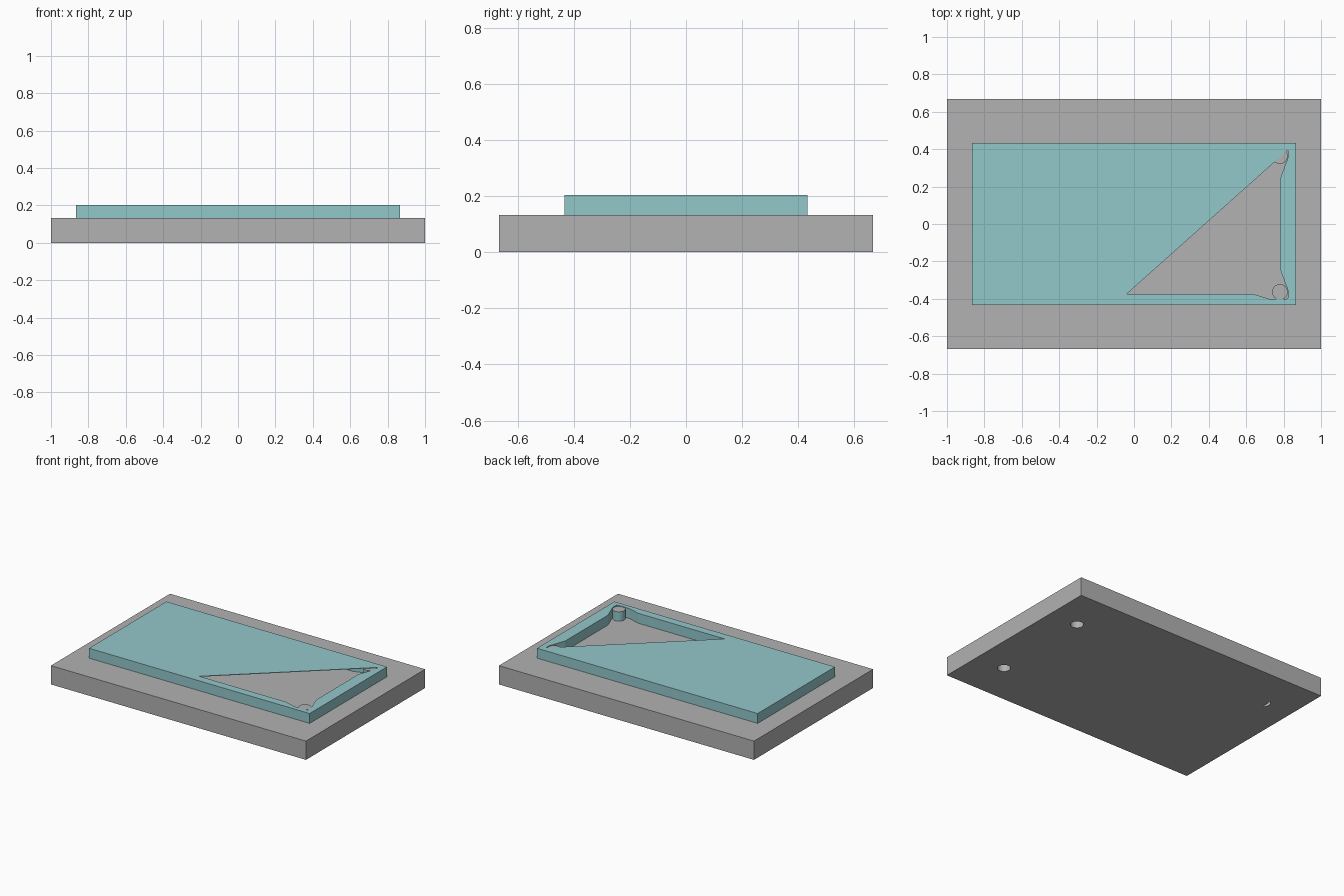
import bpy
import bmesh
import math

if "Cube" in bpy.data.objects:
    bpy.data.objects.remove(bpy.data.objects["Cube"])

BASE_TOP, LID_TOP, SKIN = 0.133, 0.203, 0.004
POST_X, POST_Y, POST_R = 0.78, 0.363, 0.042


def material(name, rgb):
    mat = bpy.data.materials.new(name)
    mat.use_nodes = True
    mat.diffuse_color = (*rgb, 1)
    mat.node_tree.nodes["Principled BSDF"].inputs["Base Color"].default_value = (*rgb, 1)
    return mat


GREY = material("warm_grey", (0.445, 0.445, 0.445))
TEAL = material("pale_teal", (0.296, 0.578, 0.597))


def prism(name, outline, z0, z1, *mats):
    """Extrude a flat outline from z0 up to z1."""
    bm = bmesh.new()
    face = bm.faces.new([bm.verts.new((x, y, z0)) for x, y in outline])
    top = bmesh.ops.extrude_face_region(bm, geom=[face])["geom"]
    verts = [v for v in top if isinstance(v, bmesh.types.BMVert)]
    bmesh.ops.translate(bm, vec=(0, 0, z1 - z0), verts=verts)
    bmesh.ops.recalc_face_normals(bm, faces=bm.faces)
    mesh = bpy.data.meshes.new(name)
    bm.to_mesh(mesh)
    bm.free()
    for mat in mats:
        mesh.materials.append(mat)
    obj = bpy.data.objects.new(name, mesh)
    bpy.context.collection.objects.link(obj)
    return obj


def rectangle(hx, hy):
    return [(-hx, -hy), (hx, -hy), (hx, hy), (-hx, hy)]


def circle(cx, cy, r, start=0, end=math.tau, n=24):
    return [(cx + r * math.cos(start + (end - start) * i / n),
             cy + r * math.sin(start + (end - start) * i / n)) for i in range(n)]


def cut(target, cutter):
    cutter.hide_render = True
    mod = target.modifiers.new("cut", "BOOLEAN")
    mod.operation = "DIFFERENCE"
    mod.solver = "EXACT"
    mod.object = cutter
    bpy.context.view_layer.objects.active = target
    bpy.ops.object.modifier_apply(modifier=mod.name)
    bpy.data.objects.remove(cutter)


# Base slab with blind holes underneath
base = prism("base_slab", rectangle(1, 0.667), 0, BASE_TOP, GREY)
for sy in (-1, 1):
    cut(base, prism("hole_cutter", circle(POST_X, sy * POST_Y, POST_R), -0.05, 0.125, GREY))
# Narrow slot: the outer segment of a third hole
segment = circle(-POST_X, POST_Y, POST_R, math.radians(112), math.radians(250), 12)
cut(base, prism("slot_cutter", segment, -0.05, 0.125, GREY))

# Cavity outline: one corner relief, mirrored to all four corners
corner = [(0.78, 0.24), (0.825, 0.36), (0.823, 0.395), (0.81, 0.402), (0.72, 0.4), (0.64, 0.375)]
upper_right = corner
upper_left = [(-x, y) for x, y in reversed(corner)]
lower_left = [(-x, -y) for x, y in corner]
lower_right = [(x, -y) for x, y in reversed(corner)]

# Raised lid: hollow inside, with a triangular opening in its thin top
lid = prism("raised_lid", rectangle(0.865, 0.433), BASE_TOP, LID_TOP, TEAL)
cut(lid, prism("cavity_cutter", upper_right + upper_left + lower_left + lower_right,
               BASE_TOP - 0.05, LID_TOP - SKIN, TEAL))
opening = [(-0.04, -0.375)] + lower_right + upper_right[:3]
cut(lid, prism("opening_cutter", opening, LID_TOP - 0.03, LID_TOP + 0.05, TEAL))

# Round corner posts inside the lid, with grey end caps
for sx, side in ((1, "left"), (-1, "right")):
    for sy, end in ((-1, "front"), (1, "back")):
        post = prism(f"{end}_{side}_post", circle(sx * POST_X, sy * POST_Y, POST_R),
                     BASE_TOP, LID_TOP - SKIN, TEAL, GREY)
        for face in post.data.polygons:
            face.material_index = 1 if face.normal.z > 0.9 else 0
            face.use_smooth = abs(face.normal.z) < 0.5
        for edge in post.data.edges:
            z = [post.data.vertices[i].co.z for i in edge.vertices]
            edge.use_edge_sharp = abs(z[0] - z[1]) < 0.001
